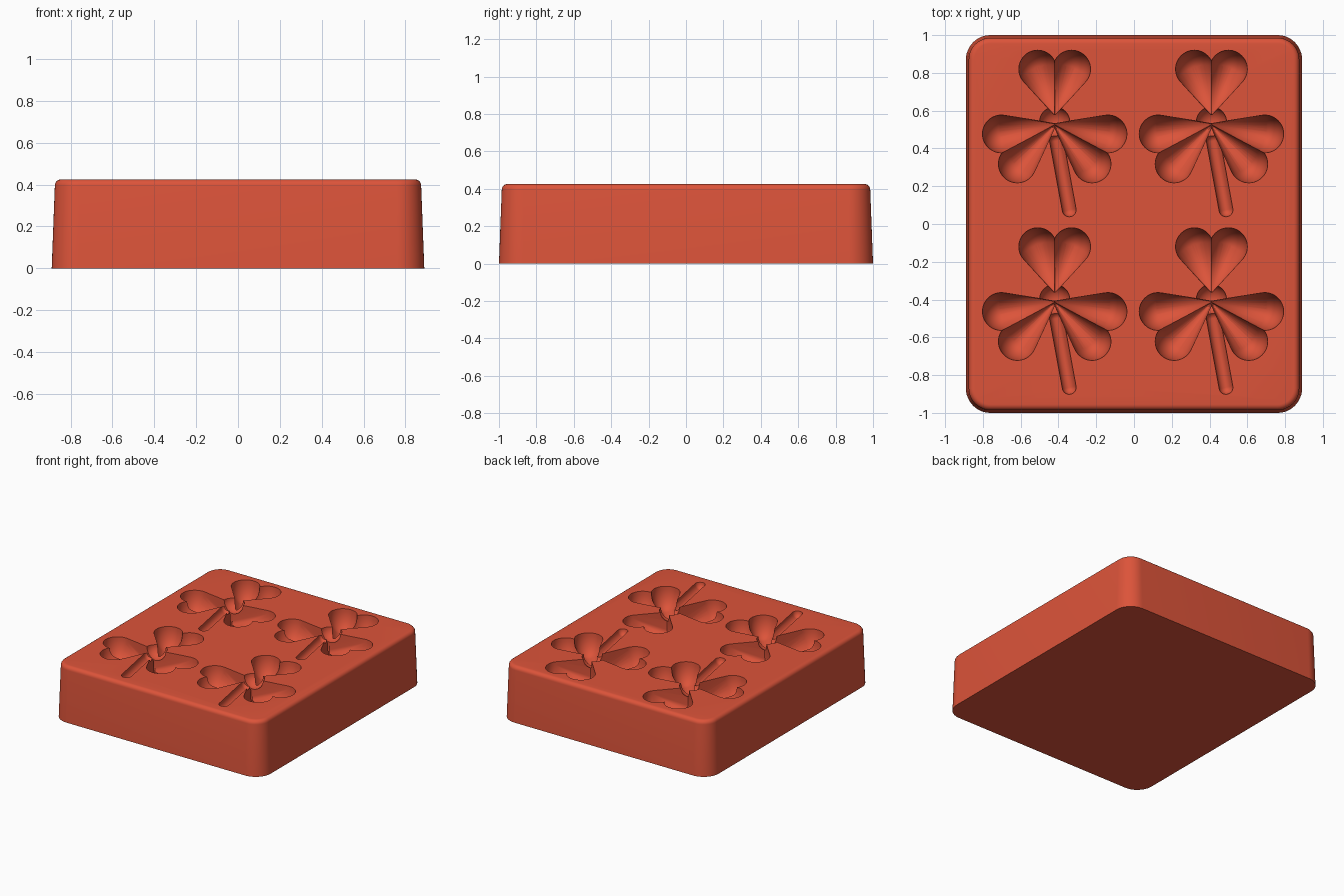
import bpy, bmesh, math
from mathutils import Vector

cube = bpy.data.objects.get("Cube")
if cube:
    bpy.data.objects.remove(cube, do_unlink=True)

TOP = 0.425
red = bpy.data.materials.new("brick_red")
red.use_nodes = True
colour = (0.72, 0.088, 0.042, 1)
red.diffuse_color = colour
red.node_tree.nodes["Principled BSDF"].inputs["Base Color"].default_value = colour


def make_object(name, bm):
    bmesh.ops.recalc_face_normals(bm, faces=bm.faces)
    mesh = bpy.data.meshes.new(name)
    bm.to_mesh(mesh)
    bm.free()
    obj = bpy.data.objects.new(name, mesh)
    bpy.context.collection.objects.link(obj)
    mesh.materials.append(red)
    return obj


def rounded_ring(inset, z, radius=0.13, steps=12):
    """Outline of a rounded rectangle, shrunk by an inset."""
    hx, hy, r = 0.89 - inset, 1.0 - inset, radius - inset
    points = []
    for quarter, (sx, sy) in enumerate([(1, 1), (-1, 1), (-1, -1), (1, -1)]):
        for i in range(steps + 1):
            a = (quarter + i / steps) * math.pi / 2
            points.append(Vector((sx * (hx - r) + r * math.cos(a),
                                  sy * (hy - r) + r * math.sin(a), z)))
    return points


def bowl(x, y, radius, depth, seg=48, rings=10):
    """Points of a round-bottomed pit that opens above the top face."""
    points = []
    for j in range(rings):
        t = j / rings * math.pi / 2
        for i in range(seg):
            a = 2 * math.pi * i / seg
            points.append((x + radius * math.cos(t) * math.cos(a),
                           y + radius * math.cos(t) * math.sin(a),
                           TOP - depth * math.sin(t)))
    points.append((x, y, TOP - depth))
    return points + [(px, py, TOP + 0.05) for px, py, pz in points[:seg]]


def hull(name, points):
    bm = bmesh.new()
    for p in points:
        bm.verts.new(p)
    result = bmesh.ops.convex_hull(bm, input=bm.verts)
    spare = {v for v in result["geom_interior"] + result["geom_unused"]
             if isinstance(v, bmesh.types.BMVert)}
    bmesh.ops.delete(bm, geom=list(spare), context="VERTS")
    return make_object(name, bm)


def leaf(x, y, degrees, reach):
    """Two lobes, each narrowing to a deep slot at the leaf tip."""
    a = math.radians(degrees)
    out, side = Vector((math.cos(a), math.sin(a))), Vector((-math.sin(a), math.cos(a)))
    for s in (-1, 1):
        lobe = Vector((x, y)) + out * reach + side * s * 0.09
        tip = Vector((x, y)) + side * s * 0.002
        yield hull("leaf_cutter", bowl(lobe.x, lobe.y, 0.1, 0.16)
                   + bowl(tip.x, tip.y, 0.006, 0.19, 8, 2))


def clover(x, y):
    yield from leaf(x, y + 0.045, 90, 0.235)
    for degrees in (-28, 208):
        yield from leaf(x, y - 0.015, degrees, 0.272)
    yield hull("centre_cutter", bowl(x, y, 0.08, 0.08))
    yield hull("stem_cutter", bowl(x + 0.01, y - 0.1, 0.037, 0.045, 24, 6)
               + bowl(x + 0.077, y - 0.465, 0.037, 0.045, 24, 6))


# Tapered block with a rounded top rim
bm = bmesh.new()
profile = [(0, 0), (0.015, TOP - 0.03)]
for i in range(1, 7):
    a = i / 6 * math.pi / 2
    profile.append((0.015 + 0.03 * (1 - math.cos(a)), TOP - 0.03 + 0.03 * math.sin(a)))
rings = [[bm.verts.new(p) for p in rounded_ring(d, z)] for d, z in profile]
for low, high in zip(rings, rings[1:]):
    for i in range(len(low)):
        k = (i + 1) % len(low)
        bm.faces.new((low[i], low[k], high[k], high[i]))
bm.faces.new(rings[0])
bm.faces.new(rings[-1])
block = make_object("mould_block", bm)

# Four clover cavities
bpy.ops.object.select_all(action="DESELECT")
bpy.context.view_layer.objects.active = block
block.select_set(True)
for cx in (-0.42, 0.41):
    for cy in (0.54, -0.4):
        for cutter in clover(cx, cy):
            cutter.hide_render = True
            mod = block.modifiers.new("cavity", "BOOLEAN")
            mod.operation = "DIFFERENCE"
            mod.solver = "EXACT"
            mod.object = cutter
            bpy.ops.object.modifier_apply(modifier=mod.name)
            bpy.data.objects.remove(cutter, do_unlink=True)

bpy.ops.object.shade_smooth_by_angle(angle=math.radians(35))
